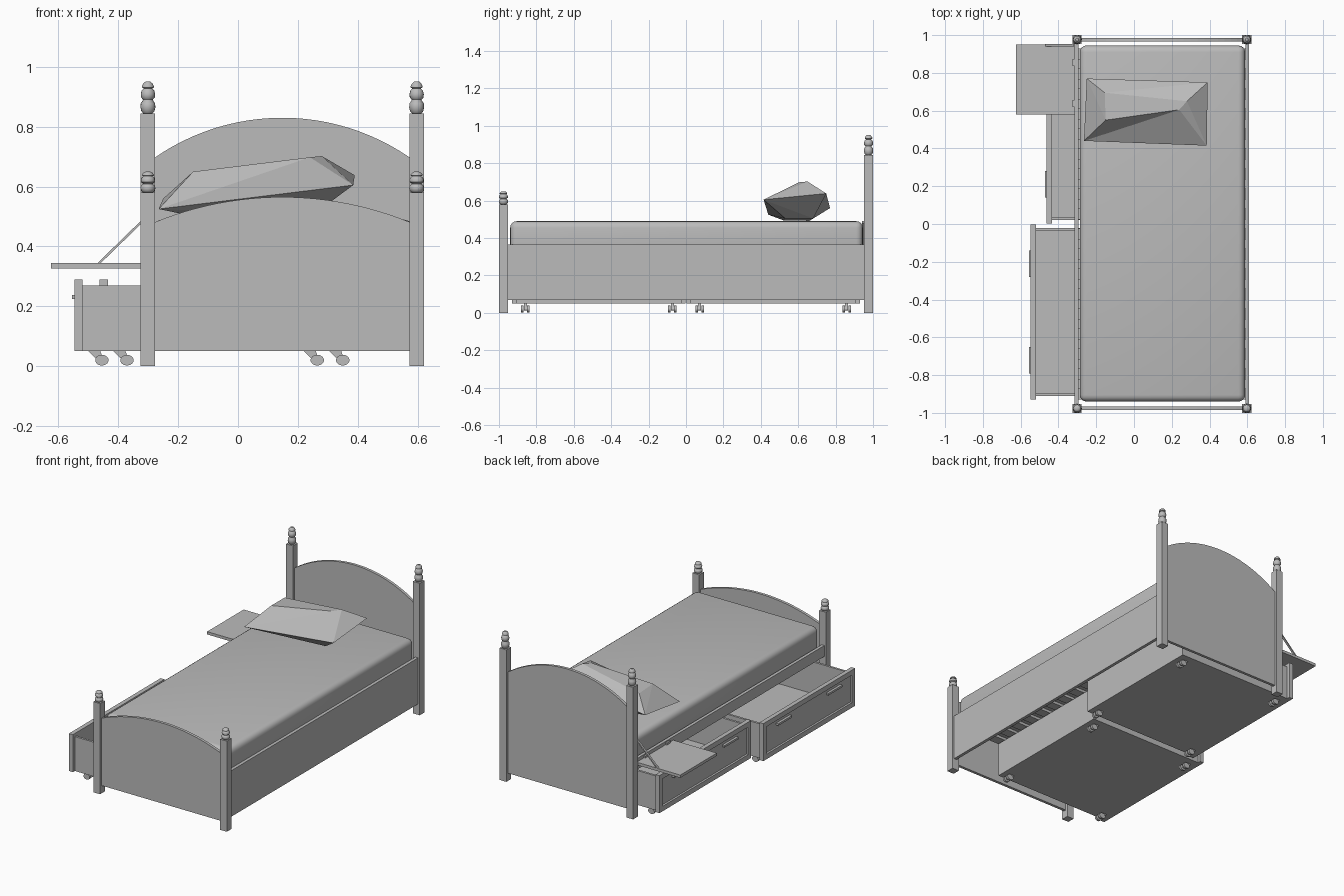
import bpy, bmesh, math
from mathutils import Vector

if "Cube" in bpy.data.objects:
    bpy.data.objects.remove(bpy.data.objects["Cube"])

grey = bpy.data.materials.new("plain grey")
grey.diffuse_color = (0.5, 0.5, 0.5, 1)
grey.use_nodes = True
grey.node_tree.nodes["Principled BSDF"].inputs["Base Color"].default_value = grey.diffuse_color

XL, XR, YP = -0.301, 0.597, 0.976   # post centres
XC = (XL + XR) / 2


def finish(bm, name, smooth=False):
    bmesh.ops.recalc_face_normals(bm, faces=bm.faces)
    me = bpy.data.meshes.new(name)
    bm.to_mesh(me)
    bm.free()
    me.materials.append(grey)
    ob = bpy.data.objects.new(name, me)
    bpy.context.collection.objects.link(ob)
    if smooth:
        bpy.ops.object.select_all(action='DESELECT')
        ob.select_set(True)
        bpy.context.view_layer.objects.active = ob
        bpy.ops.object.shade_smooth_by_angle(angle=math.radians(40))
    return ob


def add_box(bm, x0, x1, y0, y1, z0, z1):
    vs = bmesh.ops.create_cube(bm, size=1)["verts"]
    for v in vs:
        v.co = Vector((x1 if v.co.x > 0 else x0,
                       y1 if v.co.y > 0 else y0,
                       z1 if v.co.z > 0 else z0))


def box(name, *dims):
    bm = bmesh.new()
    add_box(bm, *dims)
    return finish(bm, name)


def prism_y(name, pts, y0, y1):
    """Extrude an (x, z) outline along y."""
    bm = bmesh.new()
    f = bm.faces.new([bm.verts.new((x, y0, z)) for x, z in pts])
    ext = bmesh.ops.extrude_face_region(bm, geom=[f])["geom"]
    for v in ext:
        if isinstance(v, bmesh.types.BMVert):
            v.co.y = y1
    return finish(bm, name)


def lathe(name, profile, x, y, z, zscale=1.0, steps=16):
    """Turn an (r, z) profile around a vertical axis."""
    bm = bmesh.new()
    rings = []
    for r, h in profile:
        rings.append([bm.verts.new((x + r * math.cos(2 * math.pi * i / steps),
                                    y + r * math.sin(2 * math.pi * i / steps),
                                    z + h * zscale)) for i in range(steps)])
    for a, b in zip(rings, rings[1:]):
        for i in range(steps):
            j = (i + 1) % steps
            bm.faces.new((a[i], a[j], b[j], b[i]))
    bm.faces.new(rings[0])
    bm.faces.new(rings[-1])
    return finish(bm, name, True)


# posts with turned finials
FINIAL = [(0.016, 0), (0.022, 0.007), (0.025, 0.02), (0.024, 0.033), (0.017, 0.043),
          (0.017, 0.046), (0.023, 0.053), (0.024, 0.064), (0.021, 0.076), (0.014, 0.083),
          (0.02, 0.086), (0.02, 0.091), (0.015, 0.1), (0.008, 0.106)]
for end, y, top, zs in (("head", YP, 0.845, 1.0), ("foot", -YP, 0.58, 0.66)):
    for side, x in (("left", XL), ("right", XR)):
        box(f"{end}_post_{side}", x - 0.024, x + 0.024, y - 0.024, y + 0.024, 0, top)
        lathe(f"{end}_finial_{side}", FINIAL, x, y, top, zs)


# arched end boards
def arched_board(name, y, edge, crown):
    half = (XR - XL) / 2 - 0.02
    sag = crown - edge
    rad = (half * half + sag * sag) / (2 * sag)
    a = math.asin(half / rad)
    pts = [(XC - half, 0.05), (XC + half, 0.05)]
    for i in range(25):
        t = a - 2 * a * i / 24
        pts.append((XC + rad * math.sin(t), crown - rad + rad * math.cos(t)))
    prism_y(name, pts, y - 0.009, y + 0.009)


arched_board("headboard", YP, 0.695, 0.83)
arched_board("footboard", -YP, 0.48, 0.565)

# side rails and slats
box("right_rail", 0.59, 0.61, -0.955, 0.955, 0.07, 0.365)
box("left_rail", -0.314, -0.294, -0.955, 0.955, 0.295, 0.365)
bm = bmesh.new()
for i in range(18):
    y = -0.9 + 1.8 * i / 17
    add_box(bm, -0.294, 0.59, y - 0.03, y + 0.03, 0.283, 0.3)
finish(bm, "slats")

# mattress with rounded edges
bm = bmesh.new()
add_box(bm, -0.287, 0.588, -0.94, 0.945, 0.3, 0.49)
bmesh.ops.bevel(bm, geom=bm.edges[:], offset=0.035, segments=4, profile=0.5,
                affect='EDGES')
finish(bm, "mattress", True)

# faceted pillow: rim corners, then top and bottom panels
bm = bmesh.new()
rim = [(-0.265, 0.44, 0.525), (0.385, 0.415, 0.605), (0.39, 0.75, 0.638), (-0.25, 0.77, 0.56)]
top = [(-0.15, 0.55, 0.65), (0.24, 0.605, 0.698), (0.28, 0.65, 0.702), (-0.155, 0.695, 0.645)]
low = [(-0.12, 0.52, 0.495), (0.25, 0.53, 0.505), (0.25, 0.68, 0.505), (-0.12, 0.66, 0.492)]
R, T, L = ([bm.verts.new(p) for p in ring] for ring in (rim, top, low))
for i in range(4):
    j = (i + 1) % 4
    for P in (T, L):
        bm.faces.new((R[i], R[j], P[j]))
        bm.faces.new((R[i], P[j], P[i]))
for P in (T, L):
    bm.faces.new((P[0], P[1], P[2]))
    bm.faces.new((P[0], P[2], P[3]))
finish(bm, "pillow")


# caster: tapered fork with a pair of wheels
def caster(name, x, y):
    prism_y(name + "_fork", [(x - 0.045, 0.05), (x - 0.005, 0.05), (x + 0.008, 0.016),
                             (x - 0.006, 0.012)], y - 0.008, y + 0.008)
    bm = bmesh.new()
    for s in (-1, 1):
        vs = bmesh.ops.create_cone(bm, cap_ends=True, segments=14, radius1=0.018,
                                   radius2=0.018, depth=0.014)["verts"]
        for v in vs:
            v.co = Vector((x + v.co.x * 1.25, y + s * 0.016 + v.co.z, 0.02 + v.co.y))
    finish(bm, name + "_wheels", True)


# drawers: open tray, recessed front panel, two handles, four casters
def drawer(name, xf, xb, y0, y1):
    xi, w = xf + 0.028, 0.014
    a, b = y0 + 0.02, y1 - 0.02
    bm = bmesh.new()
    add_box(bm, xi, xb, a, b, 0.05, 0.066)
    add_box(bm, xi, xb, a, a + w, 0.066, 0.27)
    add_box(bm, xi, xb, b - w, b, 0.066, 0.27)
    add_box(bm, xb - w, xb, a + w, b - w, 0.066, 0.27)
    finish(bm, name + "_tray")
    bm = bmesh.new()
    add_box(bm, xf, xi, y0, y1, 0.05, 0.29)
    bm.normal_update()
    face = [f for f in bm.faces if f.normal.x < -0.9]
    bmesh.ops.inset_region(bm, faces=face, thickness=0.045)
    bmesh.ops.inset_region(bm, faces=face, thickness=0.006, depth=-0.008)
    finish(bm, name + "_front")
    mid = (y0 + y1) / 2
    for s in (-1, 1):
        hy = mid + s * 0.255
        box(f"{name}_handle_{s}", xf - 0.008, xf + 0.009, hy - 0.07, hy + 0.07, 0.225, 0.238)
        for cx in (xf + 0.092, xb - 0.032):
            caster(f"{name}_caster_{s}_{cx:.2f}", cx, mid + s * 0.393)


drawer("foot_drawer", -0.547, 0.297, -0.93, -0.002)
drawer("head_drawer", -0.463, 0.382, 0.002, 0.93)

# folding side shelf with hinges and a diagonal brace
box("side_shelf", -0.625, -0.316, 0.58, 0.95, 0.327, 0.345)
for y in (0.638, 0.855):
    box("shelf_hinge", -0.325, -0.312, y - 0.019, y + 0.019, 0.345, 0.358)
prism_y("shelf_brace", [(-0.471, 0.343), (-0.46, 0.343), (-0.318, 0.481), (-0.318, 0.492)],
        0.941, 0.954)
